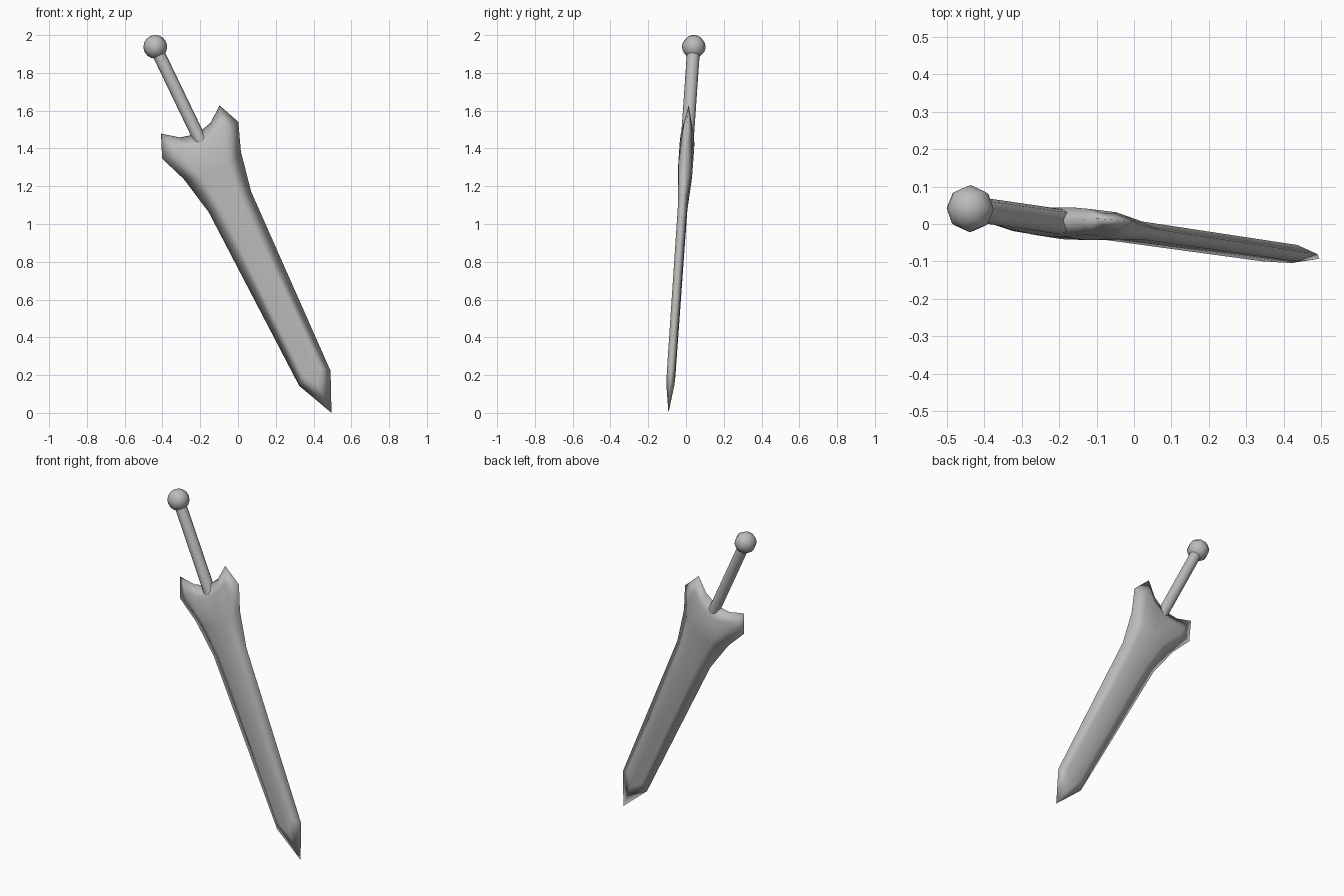
import bpy, bmesh
from mathutils import Vector, Matrix

if "Cube" in bpy.data.objects:
    bpy.data.objects.remove(bpy.data.objects["Cube"])

steel = bpy.data.materials.new("grey_steel")
steel.diffuse_color = (0.5, 0.5, 0.5, 1)
steel.use_nodes = True
steel.node_tree.nodes["Principled BSDF"].inputs["Base Color"].default_value = steel.diffuse_color

# Leaning frame: X = width, Y = thickness, Z = from blade tip to pommel
TIP = Vector((0.495, -0.093, 0.0))
POMMEL = Vector((-0.438, 0.041, 1.938))
up = (POMMEL - TIP).normalized()
thick = up.cross(Vector((0.9, 0, 0.436))).normalized()
width = thick.cross(up)
FRAME = Matrix.Translation(TIP) @ Matrix((width, thick, up)).transposed().to_4x4()
LENGTH = (POMMEL - TIP).length


def finish(name, bm, smooth=True):
    bmesh.ops.recalc_face_normals(bm, faces=bm.faces)
    for f in bm.faces:
        f.smooth = smooth
    me = bpy.data.meshes.new(name)
    bm.to_mesh(me)
    bm.free()
    me.materials.append(steel)
    ob = bpy.data.objects.new(name, me)
    bpy.context.collection.objects.link(ob)
    ob.matrix_world = FRAME
    return ob


# Blade with flared guard: one quarter, mirrored across width and thickness
edge = [(0, 0), (.092, .203), (.125, 1.243), (.168, 1.458), (.224, 1.605),
        (.172, 1.727), (.09, 1.665), (.04, 1.652), (0, 1.645)]
ridge = [(0, .17, .022), (.05, .24, .022), (.06, 1.22, .024), (.08, 1.42, .036),
         (.15, 1.575, .024), (.145, 1.63, .02), (.085, 1.6, .034),
         (.04, 1.585, .038), (0, 1.58, .039)]
spine = [(0, 1.22, .025), (0, 1.43, .039)]
bm = bmesh.new()
e = [bm.verts.new((u, 0, v)) for u, v in edge]
r = [bm.verts.new((u, w, v)) for u, v, w in ridge]
s = [bm.verts.new((u, w, v)) for u, v, w in spine]
for i in range(len(edge) - 1):      # bevels out to the cutting edge
    bm.faces.new((e[i], e[i + 1], r[i + 1], r[i]))
for f in ((r[0], r[1], r[2], s[0]), (s[0], r[2], r[3], s[1]),
          (s[1], r[3], r[6], r[7]), (s[1], r[7], r[8]), (r[3], r[4], r[5], r[6])):
    bm.faces.new(f)                 # raised centre
blade = finish("blade_and_guard", bm)
# outward is +Y on this quarter
me = blade.data
if sum(p.normal.y for p in me.polygons) < 0:
    me.flip_normals()
mirror = blade.modifiers.new("mirror", 'MIRROR')
mirror.use_axis = (True, True, False)
mirror.merge_threshold = 0.0005

# Grip rod, sunk into the guard
bm = bmesh.new()
bottom, top = 1.54, LENGTH - 0.03
bmesh.ops.create_cone(bm, cap_ends=True, segments=8, radius1=.034, radius2=.034,
                      depth=top - bottom,
                      matrix=Matrix.Translation((0, 0, (bottom + top) / 2)))
grip = finish("grip", bm)
bpy.context.view_layer.objects.active = grip
grip.select_set(True)
bpy.ops.object.shade_smooth_by_angle(angle=1.0)

# Round pommel
bm = bmesh.new()
bmesh.ops.create_uvsphere(bm, u_segments=8, v_segments=8, radius=.063,
                          matrix=Matrix.Translation((0, 0, LENGTH)))
finish("pommel", bm)
